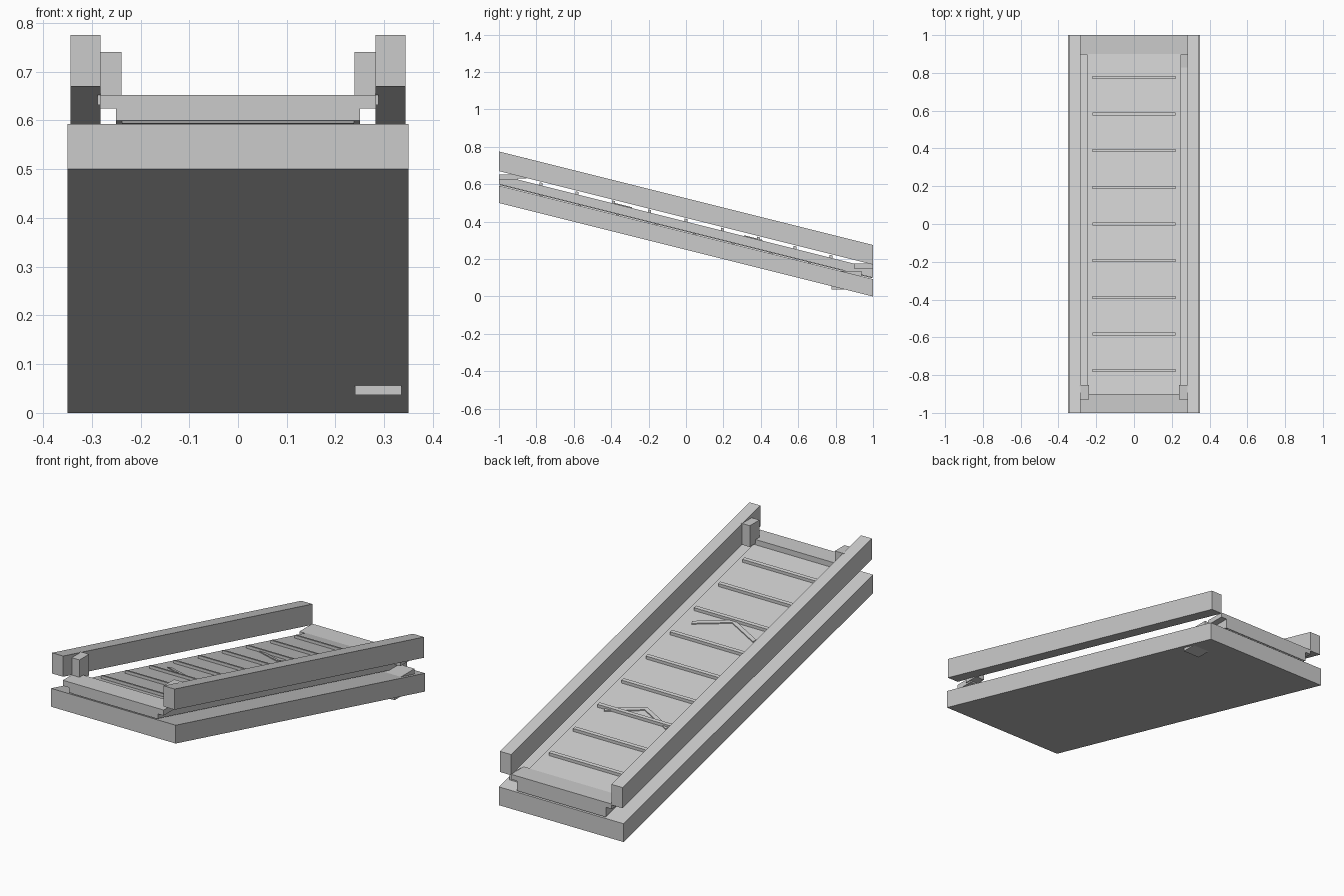
import bpy, bmesh

if "Cube" in bpy.data.objects:
    bpy.data.objects.remove(bpy.data.objects["Cube"])

SLOPE = -0.25  # the ramp drops 0.5 over its 2 unit length


def prism(name, outline, z0, z1, slope=SLOPE):
    """Extrude an xy outline from z0 to z1, sheared along the ramp slope."""
    bm = bmesh.new()
    face = bm.faces.new([bm.verts.new((x, y, z0)) for x, y in outline])
    ext = bmesh.ops.extrude_face_region(bm, geom=[face])
    for v in ext["geom"]:
        if isinstance(v, bmesh.types.BMVert):
            v.co.z = z1
    for v in bm.verts:
        v.co.z += slope * v.co.y
    bmesh.ops.recalc_face_normals(bm, faces=bm.faces)
    mesh = bpy.data.meshes.new(name)
    bm.to_mesh(mesh)
    bm.free()
    ob = bpy.data.objects.new(name, mesh)
    bpy.context.collection.objects.link(ob)
    return ob


def box(name, x0, x1, y0, y1, z0, z1, slope=SLOPE):
    return prism(name, [(x0, y0), (x1, y0), (x1, y1), (x0, y1)], z0, z1, slope)


def mirror_x(ob):
    ob.modifiers.new("mirror", "MIRROR").use_axis[0] = True


# Sloped base and conveyor deck (heights are given at y = 0)
box("base_slab", -0.35, 0.35, -1, 1, 0.25, 0.343)
box("conveyor_deck", -0.25, 0.25, -1, 1, 0.35, 0.40)
box("belt_underside", -0.238, 0.238, -0.995, 0.995, 0.346, 0.352)

# Side rails
mirror_x(box("side_rail", 0.282, 0.344, -1, 1, 0.42, 0.525))

# Cleats across the upper and lower runs of the belt
for i in range(9):
    y = -0.776 + 0.194 * i
    box("upper_cleat", -0.22, 0.22, y - 0.008, y + 0.008, 0.395, 0.415)
for i in range(8):
    y = -0.775 + 0.205 * i
    box("lower_cleat", -0.22, 0.22, y - 0.008, y + 0.008, 0.335, 0.353)

# Direction chevrons on the deck
for y in (0.33, -0.37):
    prism("chevron", [(0, y), (-0.172, y + 0.08), (-0.18, y + 0.063), (0, y - 0.02),
                      (0.18, y + 0.063), (0.172, y + 0.08)], 0.395, 0.405)

# Level end plates
box("upper_end_plate", -0.283, 0.283, -1, -0.9, 0.624, 0.652, 0)
box("lower_end_plate", -0.283, 0.283, 0.897, 1, 0.15, 0.175, 0)

# Posts at the high end
mirror_x(box("post", 0.239, 0.288, -0.93, -0.853, 0.632, 0.74, 0))

# Drive housing passing through the base at the low end
box("drive_housing", 0.24, 0.335, 0.777, 0.937, 0.037, 0.136, 0)
